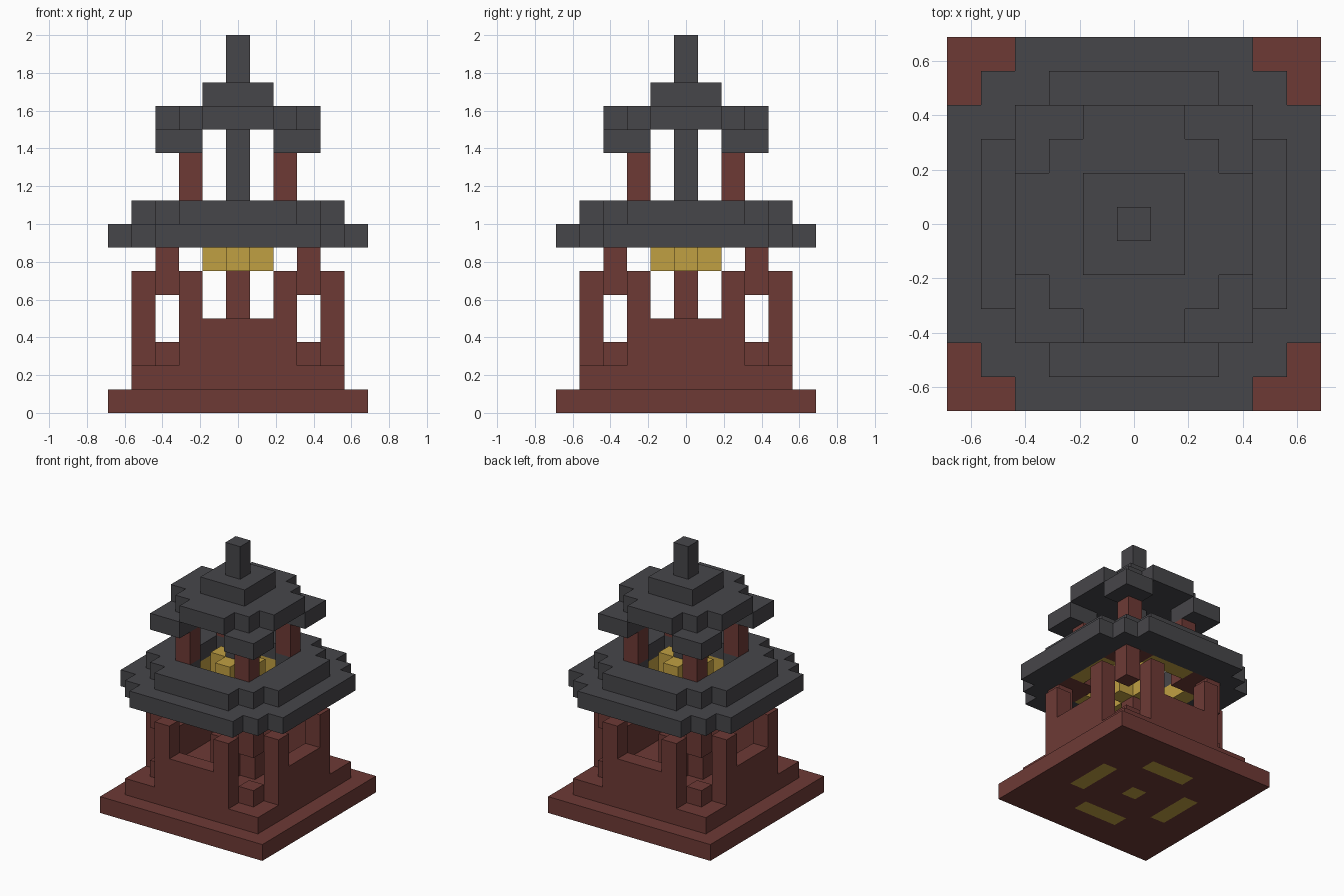
import bpy
import bmesh
from mathutils import Vector

U = 0.125  # edge length of one block

cube = bpy.data.objects.get("Cube")
if cube:
    bpy.data.objects.remove(cube, do_unlink=True)


def material(name, rgb):
    mat = bpy.data.materials.new(name)
    mat.use_nodes = True
    color = (*rgb, 1.0)
    mat.diffuse_color = color
    mat.node_tree.nodes["Principled BSDF"].inputs["Base Color"].default_value = color
    return mat


RED = material("red wood", (0.155, 0.042, 0.036))
SLATE = material("dark slate", (0.062, 0.061, 0.068))
GOLD = material("gold", (0.53, 0.35, 0.055))


def box(x, y, z):
    """Blocks in three inclusive index ranges."""
    return {(i, j, k) for i in range(x[0], x[1] + 1)
            for j in range(y[0], y[1] + 1) for k in range(z[0], z[1] + 1)}


def slab(r, z0, z1=None):
    """Centred square of blocks reaching r blocks from the middle."""
    return box((-r, r), (-r, r), (z0, z0 if z1 is None else z1))


def around(cells):
    """Repeat blocks in four quarter turns."""
    out = set()
    for x, y, z in cells:
        out |= {(x, y, z), (-y, x, z), (-x, -y, z), (y, -x, z)}
    return out


def bars(half, dist, z0, z1=None):
    """Four bars, one per side, at a distance from the middle."""
    return around(box((-half, half), (-dist, -dist), (z0, z0 if z1 is None else z1)))


def build(name, cells, mat):
    """Mesh the outer skin of a set of blocks."""
    bm = bmesh.new()
    verts = {}

    def vert(p):
        key = tuple(round(c * 2) for c in p)
        if key not in verts:
            verts[key] = bm.verts.new((p[0] * U, p[1] * U, (p[2] + 0.5) * U))
        return verts[key]

    for cell in sorted(cells):
        c = Vector(cell)
        for axis in range(3):
            for s in (-1, 1):
                n = Vector((0, 0, 0))
                n[axis] = s
                if tuple(int(v) for v in c + n) in cells:
                    continue
                a = Vector((0, 0, 0))
                a[(axis + 1) % 3] = 1
                b = n.cross(a)
                bm.faces.new([vert(c + (n + a * i + b * j) / 2)
                              for i, j in ((-1, -1), (1, -1), (1, 1), (-1, 1))])
    mesh = bpy.data.meshes.new(name)
    bm.to_mesh(mesh)
    bm.free()
    mesh.materials.append(mat)
    obj = bpy.data.objects.new(name, mesh)
    bpy.context.collection.objects.link(obj)
    return obj


# Stepped base with gold inlays underneath
inlay = bars(1, 3, 0) | slab(0, 0)
build("base_plinth", slab(5, 0) - inlay, RED)
build("base_inlay", inlay, GOLD)
build("base_step", slab(4, 1), RED)

# Low walls with a post at each end, and corner blocks
walls = bars(2, 4, 2, 3)
posts = around(box((2, 2), (-4, -4), (4, 5)) | box((-2, -2), (-4, -4), (4, 5)))
build("walls_and_posts", walls | posts, RED)
build("corner_blocks", around({(3, 3, 2)}), RED)
build("corner_hangers", around(box((3, 3), (3, 3), (5, 6))), RED)

# Central pedestal and lantern
build("pedestal", bars(0, 1, 2, 3) | slab(0, 2, 5), RED)
build("lantern", bars(0, 1, 6, 8) | slab(0, 6, 8), GOLD)

# Lower roof, open around the lantern, with a red ceiling and gold inlays
def opening(z):
    return slab(1, z) | bars(1, 2, z)


ceiling_inlay = bars(1, 3, 7)
eaves = (slab(4, 7) | bars(3, 5, 7)) - slab(3, 7)
build("ceiling", slab(3, 7) - opening(7) - ceiling_inlay, RED)
build("ceiling_inlay", ceiling_inlay, GOLD)
build("lower_roof_eaves", eaves, SLATE)
build("lower_roof_top", (slab(3, 8) | bars(2, 4, 8)) - opening(8), SLATE)

# Upper storey
build("upper_posts", around(box((2, 2), (2, 2), (9, 10))), RED)
build("centre_column", slab(0, 9, 11), SLATE)
build("upper_brackets", around(box((2, 3), (2, 3), (11, 11))), SLATE)

# Upper roof and finial
build("upper_roof", slab(2, 12) | bars(1, 3, 12), SLATE)
build("roof_cap", slab(1, 13), SLATE)
build("finial", slab(0, 14, 15), SLATE)
